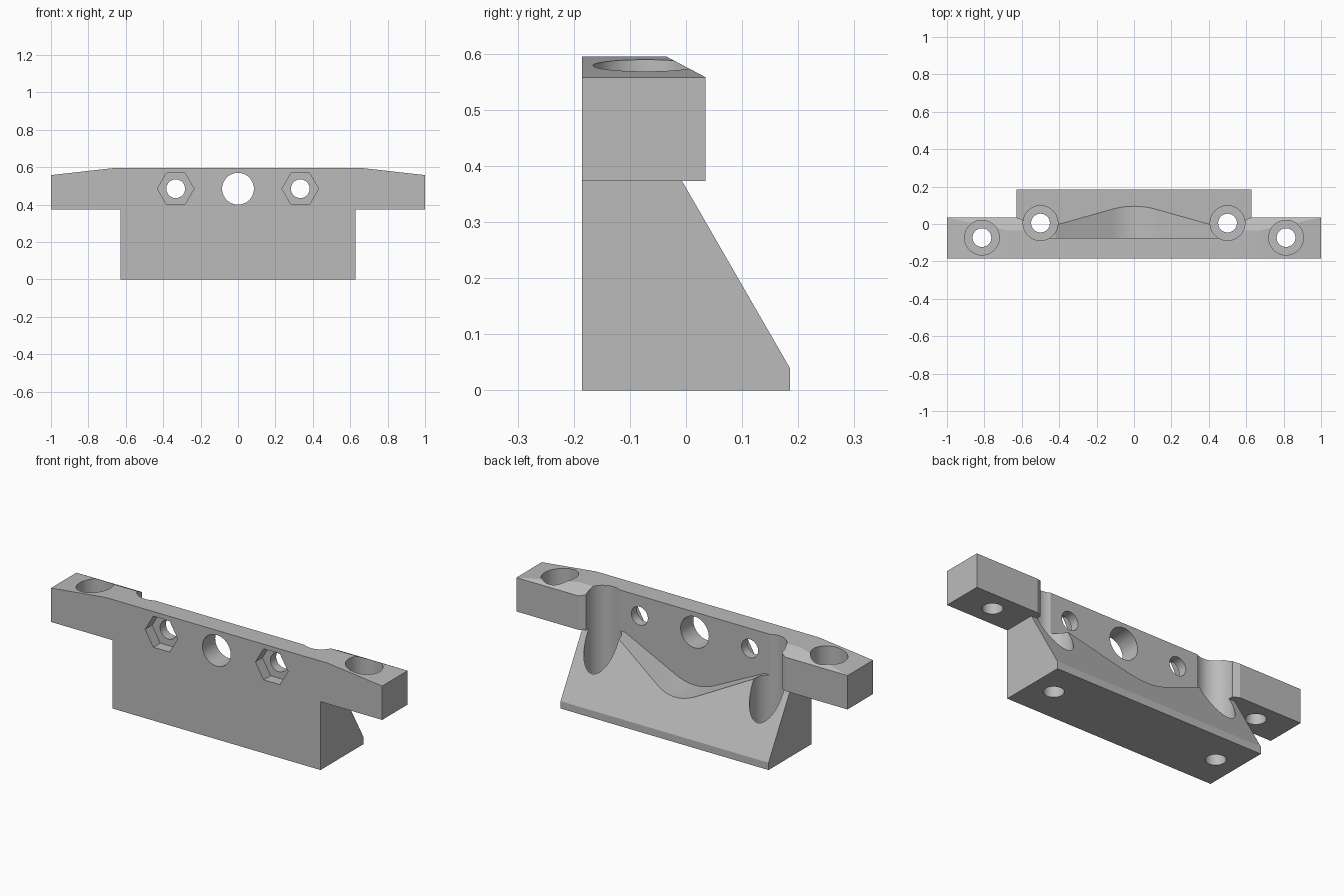
import bpy, bmesh, math
from mathutils import Vector

cube = bpy.data.objects.get("Cube")
if cube:
    bpy.data.objects.remove(cube, do_unlink=True)


def prism(name, points, axis, start, end):
    """Extrude a 2D outline along an axis; outline uses the other two axes in order."""
    def place(p, d):
        co = list(p)
        co.insert("xyz".index(axis), d)
        return Vector(co)
    bm = bmesh.new()
    low = [bm.verts.new(place(p, start)) for p in points]
    high = [bm.verts.new(place(p, end)) for p in points]
    bm.faces.new(low)
    bm.faces.new(high)
    n = len(points)
    for i in range(n):
        j = (i + 1) % n
        bm.faces.new((low[i], low[j], high[j], high[i]))
    bmesh.ops.recalc_face_normals(bm, faces=bm.faces)
    mesh = bpy.data.meshes.new(name)
    bm.to_mesh(mesh)
    bm.free()
    obj = bpy.data.objects.new(name, mesh)
    bpy.context.collection.objects.link(obj)
    return obj


def ring(u, v, radius, sides=64):
    return [(u + radius * math.cos(math.tau * i / sides),
             v + radius * math.sin(math.tau * i / sides)) for i in range(sides)]


def cut(body, cutter):
    mod = body.modifiers.new("cut", "BOOLEAN")
    mod.operation = "DIFFERENCE"
    mod.solver = "EXACT"
    mod.object = cutter
    cutter.hide_render = True
    bpy.context.view_layer.update()
    graph = bpy.context.evaluated_depsgraph_get()
    mesh = bpy.data.meshes.new_from_object(body.evaluated_get(graph))
    body.modifiers.clear()
    body.data = mesh
    bpy.data.objects.remove(cutter, do_unlink=True)


FRONT, ARM_Z, TOP = -0.185, 0.373, 0.595

# T-shaped body with tapering arms
half = [(0.628, 0), (0.628, ARM_Z), (1, ARM_Z), (1, 0.558), (0.67, TOP)]
outline = half + [(-x, z) for x, z in reversed(half)]
body = prism("mounting_bracket", outline, "y", FRONT, 0.25)

# Back shape: low lip, sloping wedge, straight arm back and top bevel
back = [(0.185, -0.1), (0.185, 0.04), (-0.007, ARM_Z), (0.035, ARM_Z),
        (0.035, 0.558), (-0.105, 0.632), (0.4, 0.632), (0.4, -0.1)]
cut(body, prism("back_cutter", back, "x", -1.2, 1.2))


# Curved saddle recess behind the thin centre wall
def saddle(x):
    x = abs(x)
    if x < 0.12:
        return 0.196 + x * x / 0.49
    return min(ARM_Z, 0.2254 + (x - 0.12) * 0.49)


floor = [(x, saddle(x)) for x in [-0.47, -0.42] + [i * 0.02 - 0.12 for i in range(13)] + [0.42, 0.47]]
cut(body, prism("saddle_cutter", floor + [(0.47, 0.7), (-0.47, 0.7)], "y", -0.075, 0.4))

# Centre hole through the wall
cut(body, prism("centre_hole", ring(0, 0.485, 0.085), "y", -0.3, 0.3))

for s in (-1, 1):
    # Relief between arm and screw channel
    relief = [(0.625, 0.035), (0.57, 0.0083), (0.57, 0.06), (0.625, 0.06)]
    cut(body, prism("relief", [(s * x, y) for x, y in relief], "z", 0.365, 0.7))
    # Vertical screw channels: wide bore above, narrow hole below
    for x, y, seat in ((0.5, 0.005, 0.1), (0.813, -0.073, 0.473)):
        cut(body, prism("wide_bore", ring(s * x, y, 0.093), "z", seat, 0.8))
        cut(body, prism("screw_hole", ring(s * x, y, 0.05), "z", -0.1, 0.75))
    # Bolt holes with hexagonal nut pockets in the front
    cut(body, prism("nut_pocket", ring(s * 0.333, 0.485, 0.098, 6), "y", -0.3, -0.125))
    cut(body, prism("bolt_hole", ring(s * 0.333, 0.485, 0.05), "y", -0.31, 0.3))

# Grey finish
grey = bpy.data.materials.new("plain_grey")
grey.use_nodes = True
colour = (0.5, 0.5, 0.5, 1)
grey.diffuse_color = colour
grey.node_tree.nodes["Principled BSDF"].inputs["Base Color"].default_value = colour
body.data.materials.clear()
body.data.materials.append(grey)

for o in bpy.context.selected_objects:
    o.select_set(False)
body.select_set(True)
bpy.context.view_layer.objects.active = body
bpy.ops.object.shade_smooth_by_angle(angle=math.radians(25))
